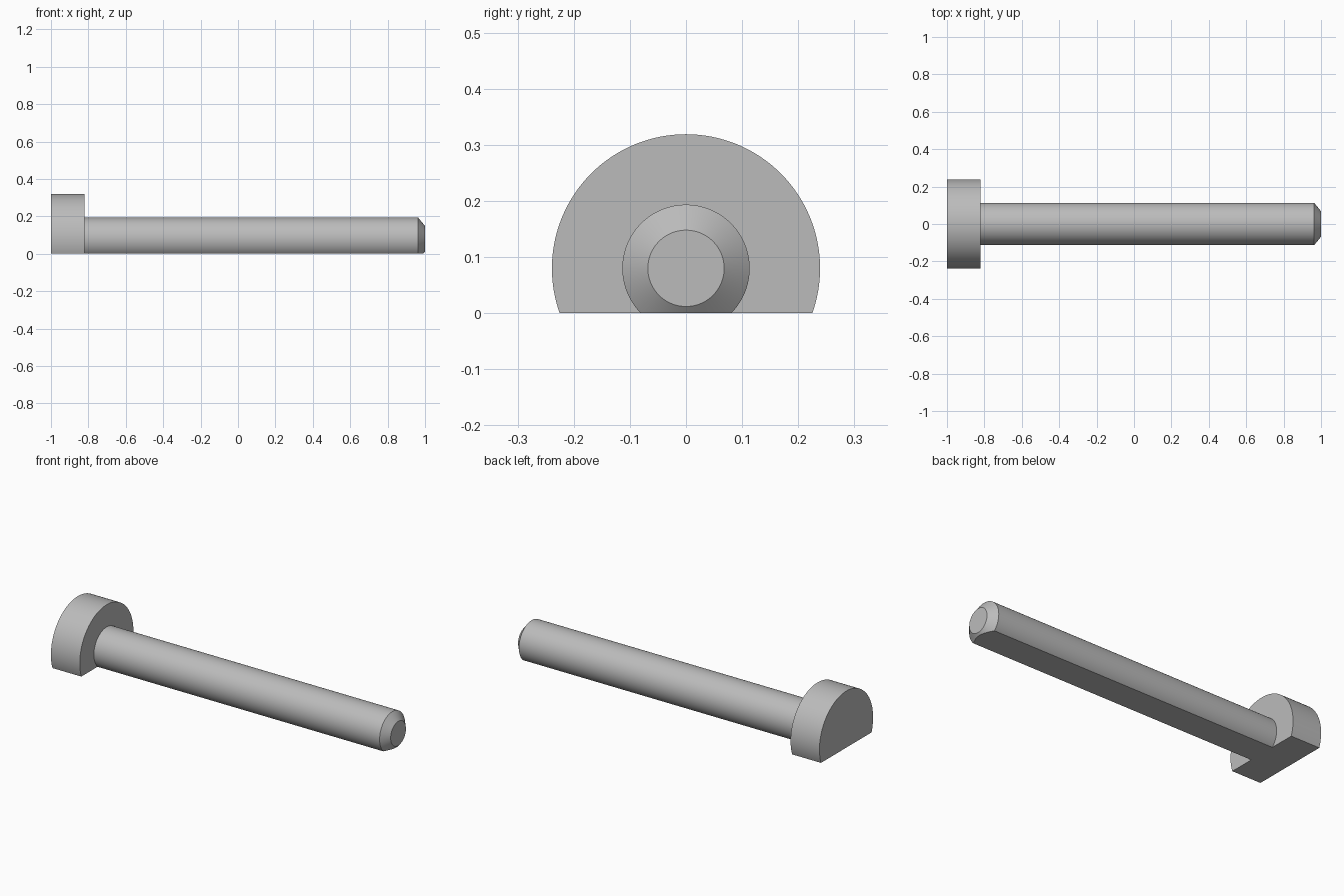
import bpy, bmesh, math
from mathutils import Matrix, Vector

cube = bpy.data.objects.get("Cube")
if cube:
    bpy.data.objects.remove(cube, do_unlink=True)

SIDES = 128
AXIS_Z = 0.08

steel = bpy.data.materials.new("light_grey")
steel.use_nodes = True
grey = (0.5, 0.5, 0.5, 1)
steel.diffuse_color = grey
steel.node_tree.nodes["Principled BSDF"].inputs["Base Color"].default_value = grey

# Half profile (x, radius): head, shoulder, shaft, chamfered tip
profile = [(-1, 0), (-1, 0.239), (-0.82, 0.239), (-0.82, 0.1135),
           (0.963, 0.1135), (1, 0.068), (1, 0)]

# Turn the profile around the long axis
bm = bmesh.new()
verts = [bm.verts.new((x, 0, AXIS_Z + r)) for x, r in profile]
edges = [bm.edges.new(pair) for pair in zip(verts, verts[1:])]
bmesh.ops.spin(bm, geom=verts + edges, cent=(0, 0, AXIS_Z), axis=(1, 0, 0),
               angle=math.tau, steps=SIDES, use_duplicate=False)
bmesh.ops.remove_doubles(bm, verts=bm.verts, dist=0.0001)

# Slice off the underside and close the flat
cut = bmesh.ops.bisect_plane(bm, geom=bm.verts[:] + bm.edges[:] + bm.faces[:],
                             plane_co=(0, 0, 0), plane_no=(0, 0, -1), clear_outer=True)
rim = [e for e in cut["geom_cut"] if isinstance(e, bmesh.types.BMEdge)]
bmesh.ops.contextual_create(bm, geom=rim)
bmesh.ops.dissolve_limit(bm, angle_limit=0.001, verts=bm.verts, edges=bm.edges)
bmesh.ops.recalc_face_normals(bm, faces=bm.faces)

mesh = bpy.data.meshes.new("flat_sided_bolt")
bm.to_mesh(mesh)
bm.free()
mesh.materials.append(steel)
bolt = bpy.data.objects.new("flat_sided_bolt", mesh)
bpy.context.collection.objects.link(bolt)

# Smooth the round walls, keep the rims crisp
bpy.context.view_layer.objects.active = bolt
bolt.select_set(True)
bpy.ops.object.shade_smooth_by_angle(angle=math.radians(25))
